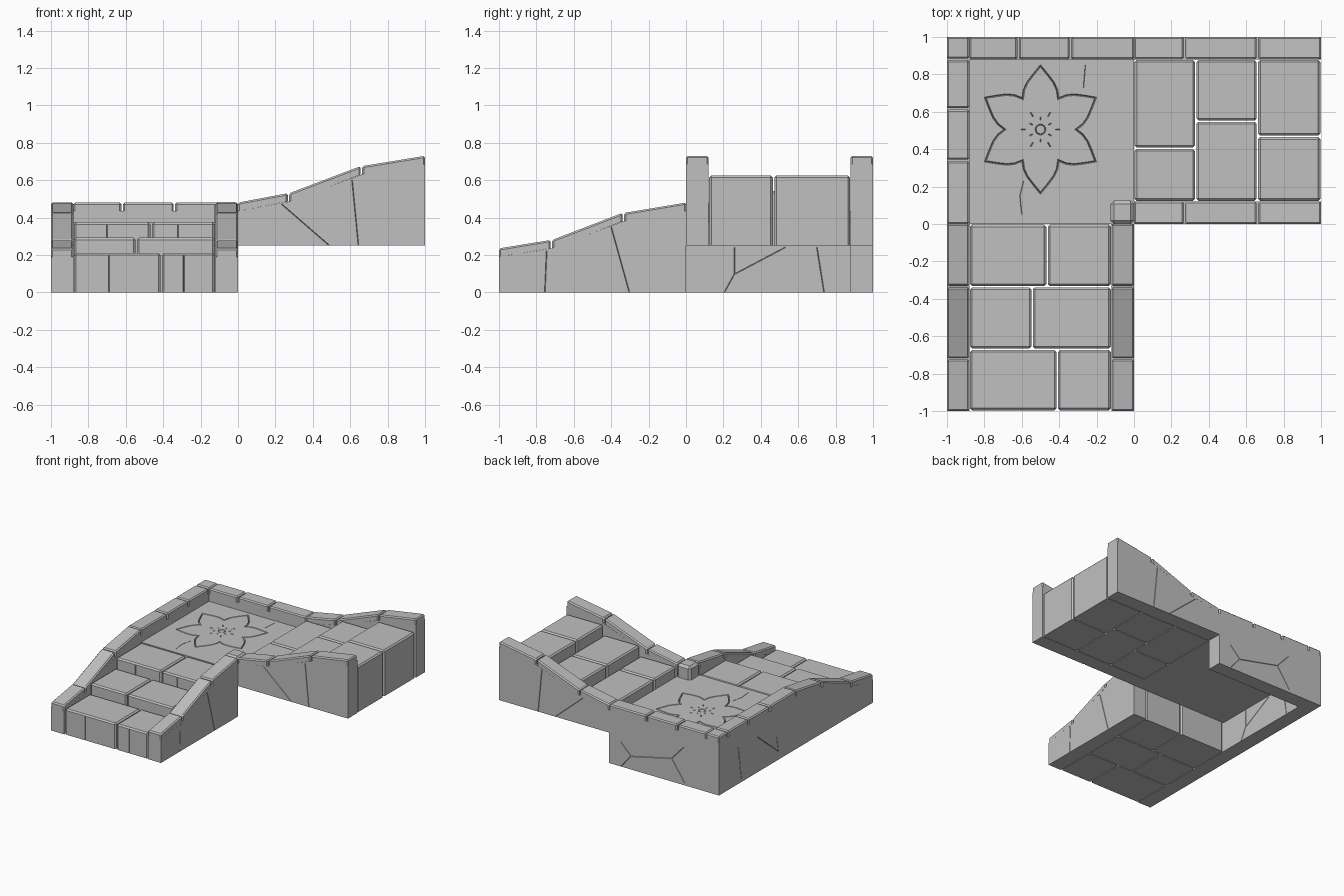
import bpy, bmesh, math
from mathutils import Vector

cube = bpy.data.objects.get("Cube")
if cube:
    bpy.data.objects.remove(cube, do_unlink=True)

stone = bpy.data.materials.new("grey stone")
stone.use_nodes = True
GREY = (0.53, 0.53, 0.53, 1)
stone.diffuse_color = GREY
stone.node_tree.nodes["Principled BSDF"].inputs["Base Color"].default_value = GREY

FLOOR, BASE, WALL, CAP = 0.375, 0.25, 0.12, 0.045


def finish(name, bm):
    bmesh.ops.recalc_face_normals(bm, faces=bm.faces)
    mesh = bpy.data.meshes.new(name)
    bm.to_mesh(mesh)
    bm.free()
    mesh.materials.append(stone)
    obj = bpy.data.objects.new(name, mesh)
    bpy.context.collection.objects.link(obj)
    return obj


def prism(name, poly, lo, hi, axis, bevel=0):
    """Extrude an (axis, z) outline sideways; chamfer all but its first side."""
    bm = bmesh.new()
    place = (lambda a, s, z: (a, s, z)) if axis == "x" else (lambda a, s, z: (s, a, z))
    rings = [[bm.verts.new(place(a, s, z)) for a, z in poly] for s in (lo, hi)]
    n = len(poly)
    bm.faces.new(rings[0])
    bm.faces.new(rings[1])
    for i in range(n):
        j = (i + 1) % n
        bm.faces.new((rings[0][i], rings[0][j], rings[1][j], rings[1][i]))
    bmesh.ops.recalc_face_normals(bm, faces=bm.faces)
    if bevel:
        bottom = {r[i] for r in rings for i in (0, 1)}
        edges = [e for e in bm.edges if not set(e.verts) <= bottom]
        bmesh.ops.bevel(bm, geom=edges, offset=bevel, offset_type="OFFSET",
                        segments=1, profile=0.5, affect="EDGES")
    return finish(name, bm)


def block(name, x0, x1, y0, y1, z0, z1, bevel=0, gap=0.0):
    return prism(name, [(x0 + gap, z0), (x1 - gap, z0), (x1 - gap, z1), (x0 + gap, z1)],
                 y0 + gap, y1 - gap, "x", bevel)


def rail(name, profile, lo, hi, axis, base):
    """Solid side wall whose top is a row of chamfered cap stones."""
    top = [(a, z - CAP) for a, z in reversed(profile)]
    body = prism(name, [(profile[0][0], base), (profile[-1][0], base)] + top, lo, hi, axis)
    for i, ((a, za), (b, zb)) in enumerate(zip(profile, profile[1:])):
        ga = 0.004 if i else 0
        gb = 0.004 if i < len(profile) - 2 else 0
        prism(f"{name}_cap_{i + 1}", [(a + ga, za - CAP), (b - gb, zb - CAP), (b - gb, zb), (a + ga, za)],
              lo, hi, axis, 0.009)
    return body


def groove(target, path, normal, width=0.009, depth=0.009, closed=False):
    """Cut a V-shaped groove along a path lying on a flat side."""
    n, pts = Vector(normal), [Vector(p) for p in path]
    bm, rows, count = bmesh.new(), [], len(path)
    for i, p in enumerate(pts):
        before = pts[i - 1] if i or closed else None
        after = pts[(i + 1) % count] if i < count - 1 or closed else None
        d0 = (p - before).normalized() if before else (after - p).normalized()
        d1 = (after - p).normalized() if after else d0
        t = (d0 + d1).normalized()
        side = t.cross(n) * (width / 2 / max(t.dot(d1), 0.5))
        rows.append([bm.verts.new(v) for v in (p + side + n * 0.004, p - side + n * 0.004, p - n * depth)])
    for i in range(count if closed else count - 1):
        a, b = rows[i], rows[(i + 1) % count]
        for k in range(3):
            bm.faces.new((a[k], a[(k + 1) % 3], b[(k + 1) % 3], b[k]))
    if not closed:
        bm.faces.new(rows[0])
        bm.faces.new(rows[-1])
    cutter = finish("groove_cutter", bm)
    cutter.hide_render = True
    mod = target.modifiers.new("groove", "BOOLEAN")
    mod.operation, mod.solver, mod.object = "DIFFERENCE", "EXACT", cutter
    bpy.context.view_layer.objects.active = target
    bpy.ops.object.modifier_apply(modifier=mod.name)
    bpy.data.objects.remove(cutter, do_unlink=True)


# Lower stair: rows of stones rising towards the landing, with split risers
lower = [(-1, -0.67, 0.21, (-0.88, -0.41, -0.12), (-0.69, -0.29)),
         (-0.67, -0.335, 0.292, (-0.88, -0.545, -0.12), ()),
         (-0.335, 0, FLOOR, (-0.88, -0.465, -0.12), (-0.7, -0.32))]
for r, (y0, y1, top, xs, splits) in enumerate(lower):
    for c, (x0, x1) in enumerate(zip(xs, xs[1:])):
        stone_block = block(f"lower_step_{r + 1}_stone_{c + 1}", x0, x1, y0, y1, 0, top, 0.011, 0.004)
        for x in splits:
            if x0 < x < x1:
                groove(stone_block, [(x, y0 + 0.004, -0.01), (x, y0 + 0.004, top - 0.012)], (0, -1, 0))

# Upper stair: columns of stones rising to the side
upper = [(0, 0.33, 0.458, (WALL, 0.405, 0.88)),
         (0.33, 0.66, 0.542, (WALL, 0.55, 0.88)),
         (0.66, 1, 0.625, (WALL, 0.468, 0.88))]
for r, (x0, x1, top, ys) in enumerate(upper):
    for c, (y0, y1) in enumerate(zip(ys, ys[1:])):
        block(f"upper_step_{r + 1}_stone_{c + 1}", x0, x1, y0, y1, BASE, top, 0.011, 0.004)

# Sloping side walls of both stairs
slope_low = [(-1, 0.235), (-0.72, 0.28), (-0.335, 0.425), (0, 0.48)]
slope_high = [(0, 0.48), (0.27, 0.53), (0.66, 0.675), (1, 0.73)]
lower_left = rail("lower_left_wall", slope_low, -WALL, 0, "y", 0)
lower_right = rail("lower_right_wall", slope_low, -1, -0.88, "y", 0)
upper_front = rail("upper_front_wall", slope_high, 0, WALL, "x", BASE)
upper_back = rail("upper_back_wall", slope_high, 0.88, 1, "x", BASE)

# Landing: floor slab, two parapet walls and the inner corner post
floor = block("landing_floor", -0.88, 0, 0, 0.88, BASE, FLOOR)
side_wall = rail("landing_side_wall", [(y, 0.48) for y in (0, 0.34, 0.615, 0.88, 1)], -1, -0.88, "y", 0)
back_wall = rail("landing_back_wall", [(x, 0.48) for x in (-0.88, -0.62, -0.34, 0)], 0.88, 1, "x", 0)
block("corner_post", -0.125, 0, 0, 0.125, FLOOR - 0.02, 0.484, 0.018)

# Six-petalled flower carved in the floor
CX, CY = -0.5, 0.505
half = [(0.165, 0.095), (0.21, 0.089), (0.25, 0.071), (0.295, 0.037)]
petal = [(a, -s) for a, s in half] + [(0.34, 0)] + [(a, s) for a, s in reversed(half[1:])]


def on_floor(a, s, angle):
    c, d = math.cos(angle), math.sin(angle)
    return (CX + a * c - s * d, CY + a * d + s * c, FLOOR)


angles = [math.radians(30 + 60 * k) for k in range(6)]
groove(floor, [on_floor(a, s, t) for t in angles for a, s in petal], (0, 0, 1), 0.012, 0.012, True)
groove(floor, [on_floor(0.026, 0, math.tau * k / 16) for k in range(16)], (0, 0, 1), closed=True)
for t in angles:
    groove(floor, [on_floor(0.05, 0, t), on_floor(0.066, 0, t)], (0, 0, 1))
    groove(floor, [on_floor(0.08, 0, t + math.pi / 6), on_floor(0.105, 0, t + math.pi / 6)], (0, 0, 1))
# Fine floor cracks
groove(floor, [(-0.6, 0.05, FLOOR), (-0.61, 0.15, FLOOR), (-0.59, 0.23, FLOOR)], (0, 0, 1), 0.005, 0.006)
groove(floor, [(-0.27, 0.73, FLOOR), (-0.26, 0.85, FLOOR)], (0, 0, 1), 0.005, 0.006)


def cracks(target, axis, at, sign, paths):
    """Crack lines given as (along, z) on an upright side."""
    for path in paths:
        if axis == "x":
            groove(target, [(at, a, z) for a, z in path], (sign, 0, 0), 0.007, 0.007)
        else:
            groove(target, [(a, at, z) for a, z in path], (0, sign, 0), 0.007, 0.007)


# Cracks in the walls
low_cracks = [[(-0.755, -0.01), (-0.745, 0.22)], [(-0.4, 0.35), (-0.3, -0.01)]]
high_cracks = [[(0.235, 0.47), (0.5, 0.24)], [(0.61, 0.6), (0.645, 0.24)]]
cracks(lower_left, "x", 0, 1, low_cracks)
cracks(lower_right, "x", -1, -1, [[(-0.22, 0.36), (-0.22, 0.17)]])
cracks(upper_front, "y", 0, -1, high_cracks)
cracks(upper_back, "y", 1, 1, high_cracks)
cracks(side_wall, "x", -0.88, 1, [[(0.26, 0.24), (0.26, 0.1), (0.2, -0.01)],
                                  [(0.265, 0.1), (0.53, 0.24)], [(0.7, 0.24), (0.74, -0.01)]])
cracks(side_wall, "x", -1, -1, [[(0.75, 0.3), (0.71, 0.03)], [(0.5, 0.29), (0.23, 0.07), (0.25, 0.19)]])
cracks(back_wall, "y", 1, 1, [[(-0.1, -0.01), (-0.2, 0.11), (-0.11, 0.2)], [(-0.21, 0.11), (-0.57, 0.19)],
                              [(-0.68, 0.31), (-0.57, 0.19), (-0.69, 0.02)]])
